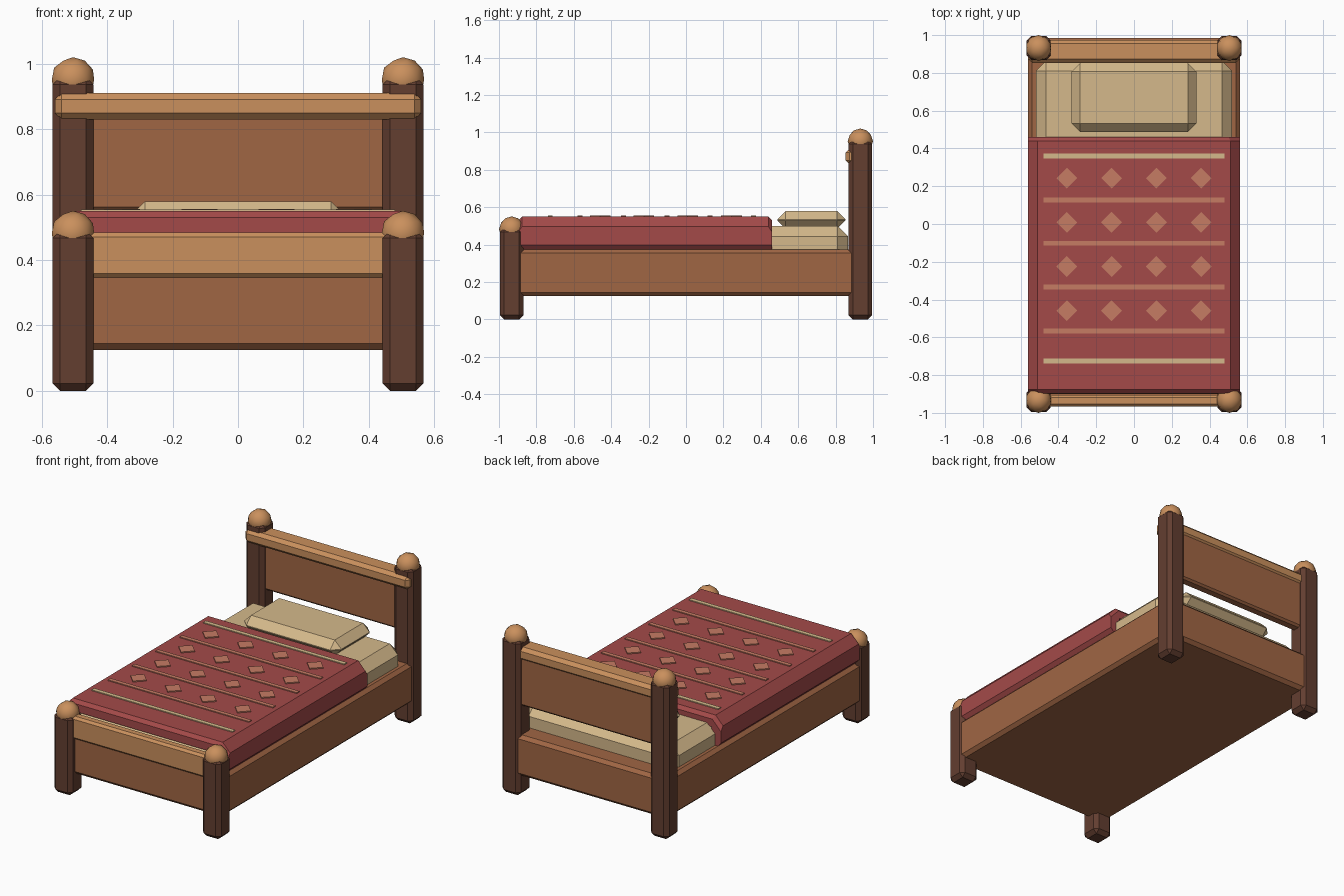
import bpy, bmesh, math

cube = bpy.data.objects.get("Cube")
if cube:
    bpy.data.objects.remove(cube, do_unlink=True)


def material(name, hex_code):
    def linear(c):
        return c / 12.92 if c <= 0.04045 else ((c + 0.055) / 1.055) ** 2.4
    rgba = [linear(v / 255) for v in bytes.fromhex(hex_code)] + [1.0]
    mat = bpy.data.materials.new(name)
    mat.use_nodes = True
    mat.diffuse_color = rgba
    mat.node_tree.nodes["Principled BSDF"].inputs["Base Color"].default_value = rgba
    return mat


dark_wood = material("dark wood", "633E30")
brown_wood = material("brown wood", "A06644")
tan_wood = material("tan wood", "CA905D")
cream = material("cream linen", "D5B98B")
red = material("red blanket", "A44A49")
salmon = material("salmon trim", "C67C64")


def finish(name, bm, mat):
    bmesh.ops.recalc_face_normals(bm, faces=bm.faces)
    mesh = bpy.data.meshes.new(name)
    bm.to_mesh(mesh)
    bm.free()
    mesh.materials.append(mat)
    obj = bpy.data.objects.new(name, mesh)
    bpy.context.collection.objects.link(obj)
    return obj


def box(name, mat, x, y, z, bevel=0.0, turn=0.0):
    """Chamfered box from (min, max) ranges, optionally turned about z."""
    bm = bmesh.new()
    bmesh.ops.create_cube(bm, size=1)
    for v in bm.verts:
        v.co = [r[0] + (c + 0.5) * (r[1] - r[0]) for c, r in zip(v.co, ((-(x[1] - x[0]) / 2, (x[1] - x[0]) / 2), (-(y[1] - y[0]) / 2, (y[1] - y[0]) / 2), z))]
    if bevel:
        bmesh.ops.bevel(bm, geom=bm.edges[:], offset=bevel, segments=1,
                        profile=0.5, affect='EDGES')
    obj = finish(name, bm, mat)
    obj.location = (sum(x) / 2, sum(y) / 2, 0)
    obj.rotation_euler.z = turn
    return obj


def cap(name, x, y, z):
    """Rounded knob on top of a post."""
    bm = bmesh.new()
    bmesh.ops.create_icosphere(bm, subdivisions=2, radius=0.068)
    for f in bm.faces:
        f.smooth = True
    finish(name, bm, tan_wood).location = (x, y, z)


# Posts and their knobs
for side, sx in (("left", 1), ("right", -1)):
    for end, y, top in (("head", 0.932, 0.96), ("foot", -0.932, 0.49)):
        x = sx * 0.505
        box(f"{end}_post_{side}", dark_wood, (x - 0.063, x + 0.063),
            (y - 0.063, y + 0.063), (0, top), 0.023)
        cap(f"{end}_knob_{side}", x, y, top - 0.007)

# Wooden frame, foot rail and headboard
box("bed_frame", brown_wood, (-0.56, 0.56), (-0.955, 0.985), (0.125, 0.375), 0.02)
box("foot_rail", tan_wood, (-0.5, 0.5), (-0.967, -0.905), (0.345, 0.485), 0.014)
box("headboard_panel", brown_wood, (-0.48, 0.48), (0.9, 0.965), (0.55, 0.86), 0.012)
box("headboard_rail", tan_wood, (-0.56, 0.56), (0.853, 0.975), (0.83, 0.912), 0.02)

# Bedding
box("mattress", cream, (-0.52, 0.52), (-0.9, 0.866), (0.32, 0.5), 0.055)
box("pillow", cream, (-0.33, 0.33), (0.488, 0.853), (0.485, 0.58), 0.045)

# Blanket: folded cross-section drawn along the bed, with softened ends
half = [(0.51, 0.55), (0.56, 0.497), (0.56, 0.398), (0.54, 0.375),
        (0.51, 0.375), (0.495, 0.4), (0.495, 0.482)]
section = half + [(-x, z) for x, z in reversed(half)]
bm = bmesh.new()
rim = bm.faces.new([bm.verts.new((x, -0.897, z)) for x, z in section])
far = bmesh.ops.extrude_face_region(bm, geom=[rim])["geom"]
bmesh.ops.translate(bm, vec=(0, 1.357, 0),
                    verts=[g for g in far if isinstance(g, bmesh.types.BMVert)])
ends = [e for e in bm.edges if abs(e.verts[0].co.y - e.verts[1].co.y) < 0.001
        and min(v.co.z for v in e.verts) > 0.49]
bmesh.ops.bevel(bm, geom=ends, offset=0.02, segments=1, profile=0.5, affect='EDGES')
finish("blanket", bm, red)

# Blanket stripes: cream at both ends, salmon between
for i, y in enumerate((0.36, 0.128, -0.102, -0.334, -0.566, -0.726)):
    box(f"blanket_stripe_{i + 1}", cream if i in (0, 5) else salmon,
        (-0.48, 0.48), (y - 0.013, y + 0.013), (0.547, 0.5555))

# Diamond patches
for row in range(4):
    for col in range(4):
        x, y = (col - 1.5) * 0.237, 0.243 - row * 0.234
        box(f"diamond_patch_{row + 1}_{col + 1}", salmon, (x - 0.039, x + 0.039),
            (y - 0.039, y + 0.039), (0.547, 0.5565), turn=math.pi / 4)
